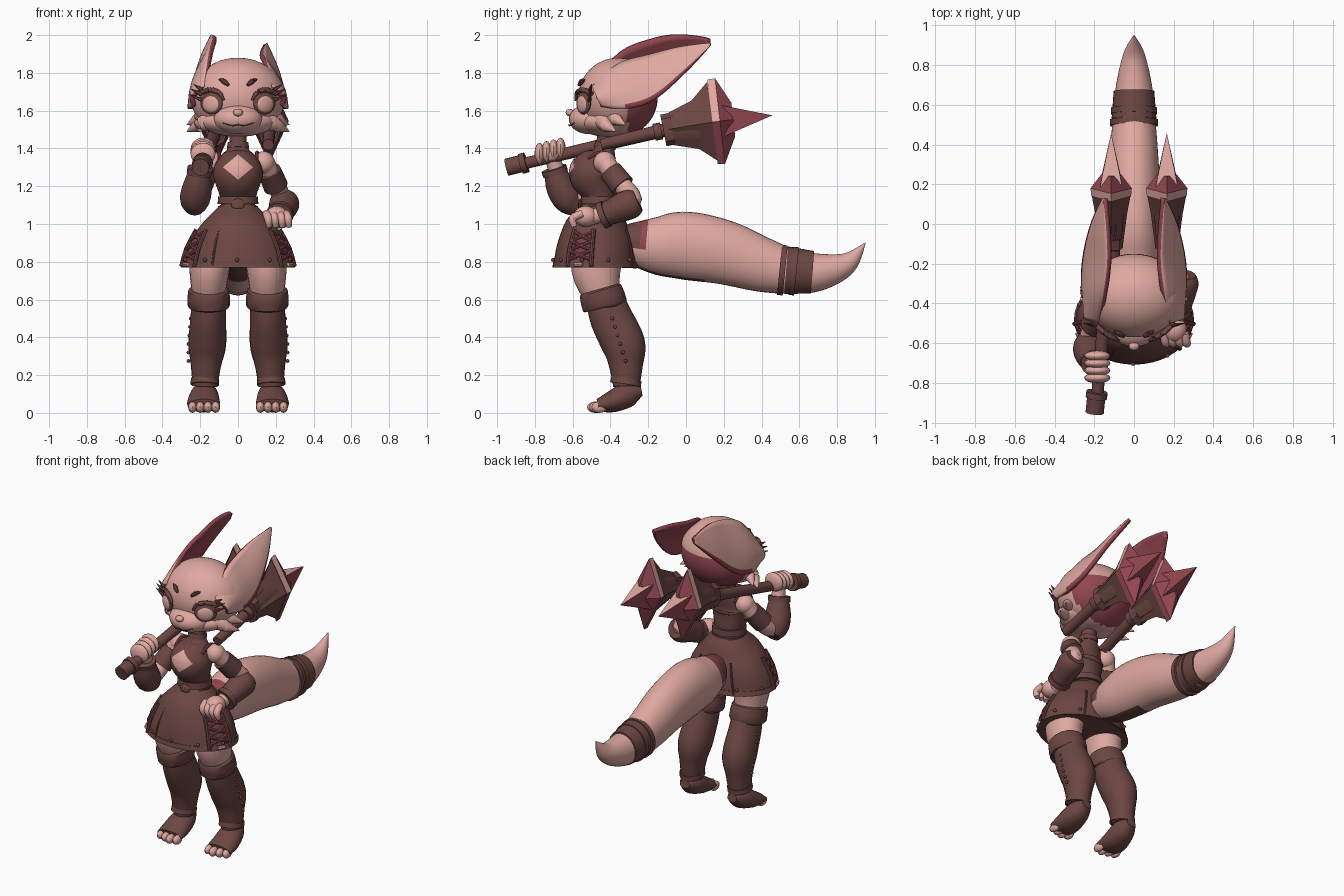
import bpy, bmesh, math
from mathutils import Vector, Matrix

cube = bpy.data.objects.get("Cube")
if cube:
    bpy.data.objects.remove(cube)


def material(name, rgb):
    m = bpy.data.materials.new(name)
    m.use_nodes = True
    m.diffuse_color = (*rgb, 1)
    m.node_tree.nodes["Principled BSDF"].inputs["Base Color"].default_value = (*rgb, 1)
    return m


PINK = material("pale pink", (0.74, 0.395, 0.355))
BROWN = material("leather brown", (0.15, 0.062, 0.055))
RED = material("deep red", (0.29, 0.062, 0.08))
parts = []


def finish(bm, name, mats, rule=None, recalc=True):
    if recalc:
        bmesh.ops.recalc_face_normals(bm, faces=bm.faces)
    bm.normal_update()
    if rule:
        for f in bm.faces:
            f.material_index = rule(f.calc_center_median(), f.normal)
    me = bpy.data.meshes.new(name)
    bm.to_mesh(me)
    bm.free()
    for m in mats if isinstance(mats, list) else [mats]:
        me.materials.append(m)
    ob = bpy.data.objects.new(name, me)
    bpy.context.collection.objects.link(ob)
    parts.append(ob)
    return ob


def spline(pts, sub):
    """Catmull-Rom resampling of tuples of any length."""
    out = []
    for i in range(len(pts) - 1):
        a, b, c, d = pts[max(i - 1, 0)], pts[i], pts[i + 1], pts[min(i + 2, len(pts) - 1)]
        for k in range(sub):
            t = k / sub
            out.append(tuple(q + t / 2 * (r - p + t * (2 * p - 5 * q + 4 * r - s + t * (3 * (q - r) + s - p)))
                             for p, q, r, s in zip(a, b, c, d)))
    return out + [tuple(pts[-1])]


def tube(name, pts, mats, n=20, sub=4, rule=None, phase=0.0):
    """Loft ellipses (x, y, z, r_side, r_other) along a path."""
    pts = [p if len(p) == 5 else (*p, p[3]) for p in pts]
    pts = spline(pts, sub) if sub > 1 else pts
    bm, rings = bmesh.new(), []
    for i, p in enumerate(pts):
        t = (Vector(pts[min(i + 1, len(pts) - 1)][:3]) - Vector(pts[max(i - 1, 0)][:3])).normalized()
        ref = Vector((1, 0, 0)) if abs(t.x) < 0.8 else Vector((0, 0, 1))
        u = (ref - t * ref.dot(t)).normalized()
        v = t.cross(u)
        angles = [2 * math.pi * k / n + phase for k in range(n)]
        rings.append([bm.verts.new(Vector(p[:3]) + u * max(p[3], .001) * math.cos(a)
                                   + v * max(p[4], .001) * math.sin(a)) for a in angles])
    for a, b in zip(rings, rings[1:]):
        for k in range(n):
            bm.faces.new((a[k], a[(k + 1) % n], b[(k + 1) % n], b[k]))
    bm.faces.new(rings[0])
    bm.faces.new(rings[-1])
    return finish(bm, name, mats, rule)


def ball(name, at, size, mats, turn=0.0, rule=None, seg=24):
    bm = bmesh.new()
    m = Matrix.Translation(at) @ Matrix.Rotation(turn, 4, 'Z') @ Matrix.Diagonal((*size, 1))
    bmesh.ops.create_uvsphere(bm, u_segments=seg, v_segments=seg * 2 // 3, radius=1, matrix=m)
    return finish(bm, name, mats, rule)


def face_at(x, z, lift=0.0):
    """Point on the front of the head."""
    k = max(0, 1 - (x / .25) ** 2 - ((z - 1.67) / .21) ** 2)
    return (x, -.36 - (.21 + lift) * math.sqrt(k) - lift / 2, z)


# Head and muzzle
ball("head", (0, -.36, 1.67), (.25, .21, .21), [PINK, RED], seg=48,
     rule=lambda c, n: int(c.y > -.31 and c.z < 1.72))
ball("muzzle", (0, -.51, 1.555), (.13, .11, .08), PINK)
ball("jaw", (0, -.42, 1.54), (.2, .15, .078), PINK)
ball("nose", (0, -.615, 1.59), (.026, .022, .02), PINK)
tube("mouth", [(-.08, -.59, 1.535, .003), (-.03, -.616, 1.52, .003), (0, -.62, 1.526, .003),
               (.03, -.616, 1.52, .003), (.08, -.59, 1.535, .003)], BROWN, n=8)

for s, side in ((1, "left"), (-1, "right")):
    # Eyes, lashes, brows and cheek tufts
    p = Vector(face_at(s * .14, 1.64, .008))
    ball(side + "_eye_rim", p, (.068, .018, .06), BROWN, turn=s * .55)
    ball(side + "_eye", p + Vector((s * .002, -.005, -.004)), (.053, .018, .047), PINK, turn=s * .55)
    tube(side + "_eyelid", [(*face_at(s * x, z, .018), r) for x, z, r in
                            ((.075, 1.655, .006), (.1, 1.695, .012), (.15, 1.71, .014), (.205, 1.69, .012))],
         BROWN, n=10)
    for x, z in ((.235, 1.74), (.25, 1.715), (.255, 1.685)):
        tube(side + "_lash", [(*face_at(s * .19, z - .03, .015), .012), (s * x, -.5, z, .002)], BROWN, n=6, sub=1)
    tube(side + "_brow", [(*face_at(s * x, z, .008), r) for x, z, r in
                          ((.05, 1.735, .008), (.075, 1.755, .014), (.1, 1.765, .004))], BROWN, n=8)
    for dz, dy in ((0, 0), (.035, .05)):
        tube(side + "_cheek_tuft", [(s * .15, -.44 + dy, 1.55 + dz, .05), (s * .21, -.42 + dy, 1.52 + dz, .035),
                                    (s * .27, -.37 + dy, 1.49 + dz, .002)], PINK, n=12)

    # Swept-back ear: a cupped leaf, red on the inside and along the lower edge; the right one is raised
    stations = [(.18, -.5, 1.73, .235, -.45, 1.62), (.155, -.36, 1.85, .265, -.32, 1.61),
                (.135, -.19, 1.9, .26, -.17, 1.66), (.14, -.03, 1.94, .22, 0, 1.81),
                (.155, .13, 1.96, .16, .13, 1.945)]
    rows, bm, across = spline(stations, 6), bmesh.new(), 10
    grid = []
    for i, r in enumerate(rows):
        t = i / (len(rows) - 1)
        top, low = Vector(r[:3]), Vector(r[3:])
        if s < 0:
            top.z += .07 * math.sin(math.pi * t) + .02 * t
        row = []
        for k in range(across + 1):
            q = top.lerp(low, k / across)
            bulge = .045 * math.sin(math.pi * k / across) * (1 - t)
            row.append(bm.verts.new((s * (q.x + bulge), q.y, q.z)))
        grid.append(row)
    for i, (a, b) in enumerate(zip(grid, grid[1:])):
        for k in range(across):
            f = bm.faces.new((a[k], a[k + 1], b[k + 1], b[k]))
            f.material_index = int(k == across - 1 and i > 5)
    bm.normal_update()
    if sum(f.normal.x for f in bm.faces) * s < 0:
        bmesh.ops.reverse_faces(bm, faces=bm.faces)
    ear = finish(bm, side + "_ear", [PINK, RED], recalc=False)
    mod = ear.modifiers.new("thickness", 'SOLIDIFY')
    mod.thickness, mod.offset, mod.material_offset, mod.material_offset_rim = .025, -1, 1, 1

    # Legs, boots and feet
    tube(side + "_thigh", [(s * .14, -.46, .88, .11, .13), (s * .152, -.475, .75, .105, .13),
                           (s * .155, -.44, .6, .085, .09)], PINK)
    tube(side + "_boot", [(s * .155, -.43, .6, .09, .1), (s * .158, -.395, .5, .094, .113),
                          (s * .163, -.33, .36, .1, .115), (s * .17, -.318, .25, .08, .09),
                          (s * .175, -.315, .14, .066, .07)], BROWN)
    tube(side + "_boot_cuff", [(s * .155, -.455, .655, .09, .095), (s * .155, -.453, .648, .109, .114),
                               (s * .155, -.43, .57, .112, .12), (s * .155, -.427, .558, .098, .105)], BROWN, sub=2)
    tube(side + "_ankle_band", [(s * .175, -.315, .18, .074, .08), (s * .176, -.32, .15, .076, .083)], BROWN, sub=1)
    tube(side + "_foot", [(s * .175, -.235, .115, .035, .025), (s * .177, -.3, .1, .07, .065),
                          (s * .182, -.39, .06, .086, .058), (s * .182, -.465, .04, .086, .034)], BROWN)
    for k in range(4):
        ball(side + "_toe", (s * (.118 + .041 * k), -.482 + .012 * abs(k - 1), .03), (.023, .042, .03), PINK, seg=12)
    for k in range(6):
        ball(side + "_boot_stud", (s * (.25 + .004 * min(k, 3)), -.39 + .014 * k, .5 - .045 * k),
             (.01, .01, .01), BROWN, seg=8)
    ball(side + "_shoulder", (s * .135, -.43, 1.325), (.06, .06, .06), PINK)
    tube(side + "_shoulder_trim", [(s * .1, -.52, 1.345, .008), (s * .1, -.47, 1.375, .01),
                                   (s * .1, -.42, 1.375, .01), (s * .095, -.375, 1.345, .008)], RED, n=8)

# Bodice, neck and collar
torso = tube("bodice", [(0, -.45, 1.02, .12, .12), (0, -.455, 1.1, .09, .085), (0, -.46, 1.16, .1, .09),
                        (0, -.49, 1.25, .13, .125), (0, -.48, 1.3, .125, .115), (0, -.44, 1.36, .09, .07),
                        (0, -.43, 1.41, .05, .05), (0, -.42, 1.5, .045, .045)], BROWN, n=32)
tube("collar", [(0, -.43, 1.4, .058, .058), (0, -.425, 1.43, .056, .056)], BROWN, sub=1)
bm = bmesh.new()
bmesh.ops.create_grid(bm, x_segments=10, y_segments=10, size=.046,
                      matrix=Matrix.Translation((0, -.7, 1.3)) @ Matrix.Diagonal((1.2, 1, 1, 1))
                      @ Matrix.Rotation(math.pi / 2, 4, 'X') @ Matrix.Rotation(math.pi / 4, 4, 'Z'))
window = finish(bm, "chest_window", PINK, recalc=False)
wrap = window.modifiers.new("wrap", 'SHRINKWRAP')
wrap.target, wrap.wrap_method, wrap.wrap_mode = torso, 'PROJECT', 'ABOVE_SURFACE'
wrap.use_project_y, wrap.offset = True, .004

# Belt
for z in (1.075, 1.125):
    tube("belt", [(0, -.457, z - .02, .108, .1), (0, -.457, z + .02, .105, .098)], BROWN, sub=1, n=32)
ball("belt_buckle", (0, -.56, 1.1), (.035, .012, .035), BROWN, seg=8)

# Skirt with seams, hem, studs and side lacing
tube("skirt", [(0, -.455, 1.1, .095, .09), (0, -.46, 1.04, .155, .14), (0, -.47, .97, .215, .18),
               (0, -.475, .88, .265, .208), (0, -.48, .775, .295, .222)], BROWN, n=40)


def on_skirt(a, z, lift=.0):
    k = (.97 - z) / .195
    bow = .012 * (1 - (2 * k - 1) ** 2) + lift
    return ((.215 + .08 * k + bow) * math.cos(a), -.47 - .01 * k + (.18 + .042 * k + bow) * math.sin(a), z)


tube("skirt_hem", [(0, -.48, .8, .292, .222), (0, -.48, .77, .302, .228)], BROWN, sub=1, n=40)
for k in range(10):
    a = 2 * math.pi * k / 10 + .3
    ball("hem_stud", on_skirt(a, .81, .004), (.011, .011, .011), BROWN, seg=8)
for a in (-2.05, 1.04, 2.1):
    tube("skirt_seam", [(*on_skirt(a, z), .006) for z in (.97, .9, .84, .775)], BROWN, n=8, sub=2)
for flip in (0, 1):
    def at(a, z):
        return on_skirt(math.pi - a if flip else a, z, .006)
    for a in (-.1, -.7):
        tube("lace_edge", [(*at(a, z), .012) for z in (.97, .87, .775)], BROWN, n=8, sub=2)
    for z in (.81, .86, .91):
        for a, b in ((-.1, -.7), (-.7, -.1)):
            tube("lace", [(*at(a, z), .009), (*at(-.4, z + .025), .009), (*at(b, z + .05), .009)], RED, n=8, sub=2)
    tube("slit_skin", [(*at(a, .785), .012) for a in (-.3, -.4, -.5)], PINK, n=8, sub=2)

# Tail with a leather band
def tail_colour(c, n):
    if c.y < -.2 and c.z > .87:
        return 1 if c.y > -.25 else 2
    return 2 if n.z < -.85 and c.y < .1 else 0


tube("tail", [(0, -.32, .9, .09, .1), (0, -.15, .885, .13, .155), (0, 0, .885, .135, .18), (0, .2, .85, .13, .17),
              (0, .4, .785, .118, .145), (0, .55, .75, .105, .12), (0, .7, .745, .09, .1),
              (0, .85, .79, .055, .06), (0, .95, .9, .002, .002)], [PINK, RED, BROWN], n=32, sub=6, rule=tail_colour)
tube("tail_band", [(0, .53, .755, .113, .127), (0, .67, .745, .102, .112)], BROWN, n=32, sub=1)
for y, z, r in ((.51, .757, .127), (.57, .752, .122)):
    tube("tail_strap", [(0, y - .015, z, r - .005, r + .006), (0, y + .015, z - .003, r - .005, r + .006)],
         BROWN, n=32, sub=1)

# Left arm, hand on hip
tube("left_arm", [(.14, -.43, 1.33, .052), (.19, -.36, 1.23, .05), (.235, -.28, 1.13, .048),
                  (.235, -.36, 1.08, .045), (.205, -.5, 1.035, .04)], PINK)
tube("left_sleeve", [(.165, -.4, 1.28, .062), (.2, -.335, 1.2, .066)], BROWN, sub=1)
tube("left_bracer", [(.25, -.255, 1.125, .06), (.245, -.3, 1.105, .08), (.222, -.43, 1.05, .062)], BROWN)
tube("left_bracer_cuff", [(.224, -.42, 1.055, .072), (.218, -.45, 1.043, .072)], BROWN, sub=1)
ball("left_palm", (.205, -.53, 1.04), (.06, .065, .055), PINK)
for k in range(4):
    x = .15 + .035 * k
    tube("left_finger", [(x, -.55, 1.055, .021), (x + .01, -.6, 1.03, .022), (x + .015, -.59, .985, .015)], PINK, n=10)

# Right arm, raised to the weapon
tube("right_arm", [(-.14, -.43, 1.33, .052), (-.19, -.48, 1.22, .05), (-.225, -.58, 1.13, .05),
                   (-.21, -.66, 1.22, .045), (-.19, -.71, 1.36, .04)], PINK)
tube("right_sleeve", [(-.165, -.45, 1.28, .062), (-.205, -.515, 1.19, .066)], BROWN, sub=1)
tube("right_bracer", [(-.23, -.57, 1.09, .055), (-.228, -.62, 1.13, .08), (-.215, -.665, 1.2, .077),
                      (-.2, -.695, 1.29, .056)], BROWN)
tube("right_bracer_cuff", [(-.204, -.69, 1.265, .068), (-.2, -.7, 1.295, .068)], BROWN, sub=1)
ball("right_palm", (-.185, -.715, 1.37), (.055, .075, .048), PINK)
for k in range(4):
    ball("right_finger", (-.185, -.775 + .037 * k, 1.37 + .009 * k), (.066, .027, .06), PINK, seg=16)

# Pair of spiked hammers: flared diamond body, red fins and a square spike
for side, start, x in (("right", (-.19, -.92, 1.305), -.115), ("left", (.16, -.45, 1.42), .165)):
    tube(side + "_handle", [(*start, .03), (x, -.08, 1.505, .036)], BROWN, sub=1)
    tube(side + "_handle_ring", [(x, -.17, 1.485, .045), (x, -.13, 1.493, .045)], BROWN, sub=1)
    tube(side + "_socket", [(x, -.12, 1.495, .06, .085), (x, -.07, 1.505, .06, .085)], BROWN, n=8, sub=1)
    tube(side + "_hammer_core", [(x, -.1, 1.5, .055, .07), (x, .17, 1.54, .08, .115)], BROWN, n=8, sub=1,
         phase=math.pi / 8)
    tube(side + "_hammer_body", [(x, -.1, 1.5, .06, .08), (x, .05, 1.525, .08, .13),
                                 (x, .145, 1.54, .098, .215)], BROWN, n=4, sub=1)
    tube(side + "_hammer_fins", [(x, .14, 1.54, .1, .225), (x, .18, 1.545, .104, .228), (x, .25, 1.553, .05, .09)],
         [RED, PINK], n=4, sub=1, rule=lambda c, n: int(n.z > .3 and c.y < .17))
    q = math.sqrt(2)
    tube(side + "_hammer_spike", [(x, .17, 1.543, .06 * q, .09 * q), (x, .25, 1.553, .045 * q, .065 * q),
                                  (x, .455, 1.575, .001, .001)],
         [RED, PINK], n=4, sub=1, phase=math.pi / 4, rule=lambda c, n: int(n.z > .5))
tube("pommel", [(-.198, -.95, 1.3, .046), (-.188, -.85, 1.325, .046)], BROWN, sub=1)
tube("pommel_ring", [(-.19, -.875, 1.318, .054), (-.186, -.845, 1.326, .054)], BROWN, sub=1)

# Smooth shading with sharp edges kept
bpy.ops.object.select_all(action='DESELECT')
for ob in parts:
    ob.select_set(True)
bpy.context.view_layer.objects.active = parts[0]
bpy.ops.object.shade_smooth_by_angle(angle=math.radians(40))
